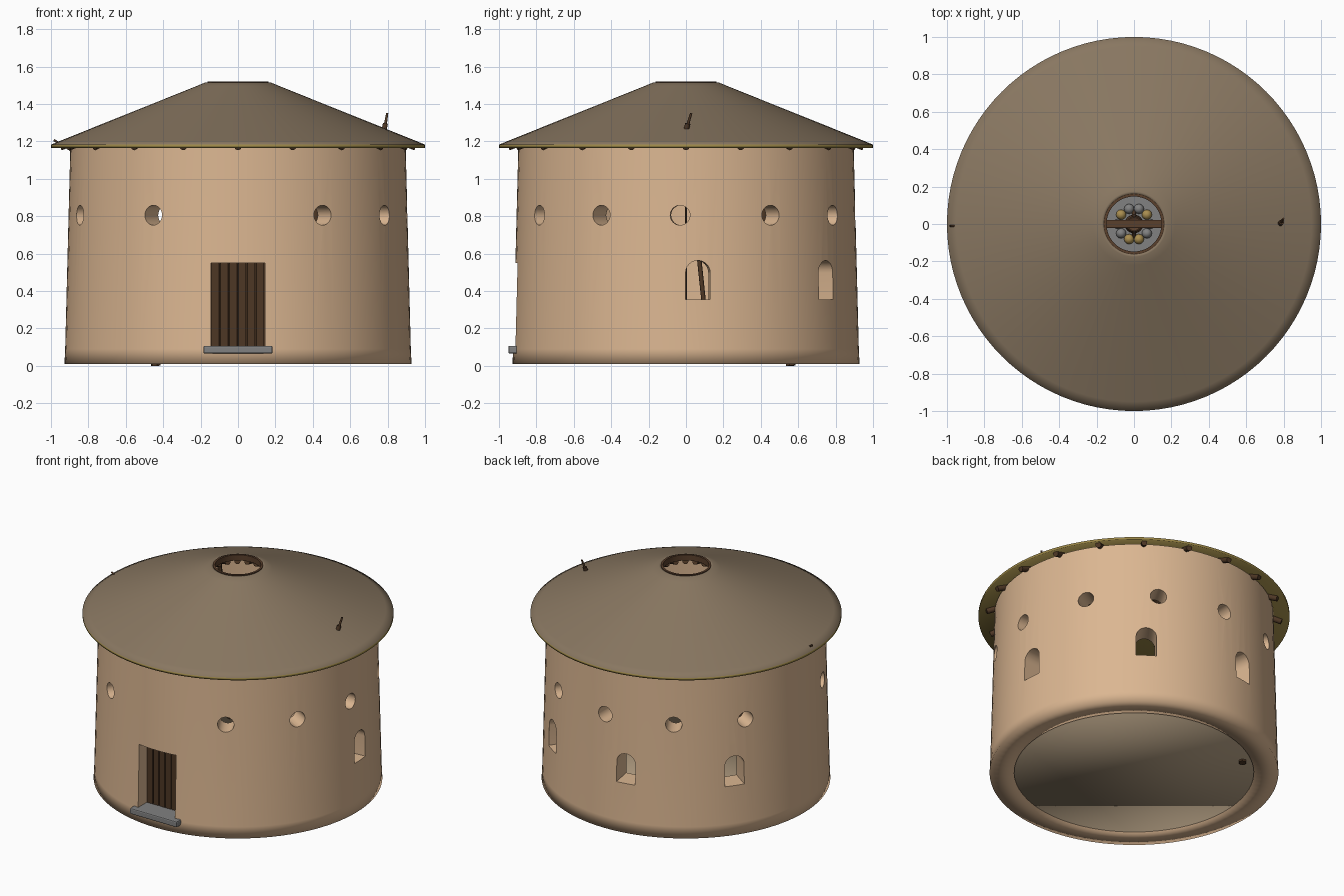
import bpy, bmesh, math
from mathutils import Vector, Matrix

if "Cube" in bpy.data.objects:
    bpy.data.objects.remove(bpy.data.objects["Cube"])


def material(name, rgb):
    m = bpy.data.materials.new(name)
    m.use_nodes = True
    m.diffuse_color = (*rgb, 1)
    m.node_tree.nodes["Principled BSDF"].inputs["Base Color"].default_value = (*rgb, 1)
    return m


CLAY = material("tan clay", (0.71, 0.47, 0.285))
ROOF = material("brown roof", (0.25, 0.185, 0.12))
THATCH = material("yellow thatch", (0.34, 0.25, 0.065))
WOOD = material("dark wood", (0.075, 0.038, 0.018))
RIM = material("reddish wood", (0.1, 0.05, 0.025))
STONE = material("grey stone", (0.22, 0.22, 0.22))
OCHRE = material("ochre stone", (0.4, 0.27, 0.08))
EARTH = material("earth floor", (0.42, 0.32, 0.21))


def finish(name, bm, *mats, angle=None):
    bmesh.ops.recalc_face_normals(bm, faces=bm.faces)
    me = bpy.data.meshes.new(name)
    bm.to_mesh(me)
    bm.free()
    ob = bpy.data.objects.new(name, me)
    bpy.context.collection.objects.link(ob)
    for m in mats:
        me.materials.append(m)
    if angle:
        smooth(ob, angle)
    return ob


def select(ob):
    bpy.ops.object.select_all(action="DESELECT")
    ob.select_set(True)
    bpy.context.view_layer.objects.active = ob


def smooth(ob, angle):
    select(ob)
    bpy.ops.object.shade_smooth_by_angle(angle=math.radians(angle))


def lathe(name, profile, *mats, steps=96, angle=None):
    """Turn a closed (radius, height) outline around the z axis."""
    bm = bmesh.new()
    vs = [bm.verts.new((r, 0, z)) for r, z in profile]
    es = [bm.edges.new((a, b)) for a, b in zip(vs, vs[1:] + vs[:1])]
    bmesh.ops.spin(bm, geom=vs + es, cent=(0, 0, 0), axis=(0, 0, 1),
                   angle=math.tau, steps=steps, use_merge=True)
    bmesh.ops.remove_doubles(bm, verts=bm.verts, dist=1e-4)
    return finish(name, bm, *mats, angle=angle)


def box(name, lo, hi, mat, bevel=0):
    lo, hi = Vector(lo), Vector(hi)
    bm = bmesh.new()
    bmesh.ops.create_cube(bm, size=1, matrix=Matrix.Translation((lo + hi) / 2)
                          @ Matrix.Diagonal((*(hi - lo), 1)))
    if bevel:
        bmesh.ops.bevel(bm, geom=bm.edges[:], offset=bevel, segments=2,
                        profile=0.5, affect="EDGES")
    return finish(name, bm, mat)


def rod(name, a, b, r, mat, r2=None, sides=10, angle=40):
    a, b = Vector(a), Vector(b)
    turn = (b - a).to_track_quat("Z", "Y").to_matrix().to_4x4()
    bm = bmesh.new()
    bmesh.ops.create_cone(bm, cap_ends=True, segments=sides, radius1=r,
                          radius2=r if r2 is None else r2, depth=(b - a).length,
                          matrix=Matrix.Translation((a + b) / 2) @ turn)
    return finish(name, bm, mat, angle=angle)


def polar(deg, r, z):
    """Point at an angle counted from the front towards +x."""
    a = math.radians(deg)
    return Vector((r * math.sin(a), -r * math.cos(a), z))


def cut(ob, deg, outline):
    """Cut an outline (sideways, height) radially through the wall."""
    bm = bmesh.new()
    turn = Matrix.Rotation(math.radians(deg), 4, "Z")
    rings = [[bm.verts.new(turn @ Vector((u, y, z))) for u, z in outline]
             for y in (-1.1, -0.6)]
    for ring in rings:
        bm.faces.new(ring)
    for i in range(len(outline)):
        j = (i + 1) % len(outline)
        bm.faces.new((rings[0][i], rings[0][j], rings[1][j], rings[1][i]))
    cutter = finish("cutter", bm, CLAY)
    cutter.hide_render = True
    mod = ob.modifiers.new("opening", "BOOLEAN")
    mod.object, mod.operation, mod.solver = cutter, "DIFFERENCE", "EXACT"
    select(ob)
    bpy.ops.object.modifier_apply(modifier=mod.name)
    bpy.data.objects.remove(cutter)


def arc(r, z, start, end, n):
    return [(r * math.cos(t), z + r * math.sin(t))
            for t in (start + (end - start) * i / n for i in range(n + 1))]


# Thick tapered wall with a doorway, round vents and arched windows
wall = lathe("wall", [(0.77, 0.01), (0.928, 0.01), (0.924, 0.09),
                      (0.896, 1.19), (0.76, 1.2), (0.77, 0.09)], CLAY)
cut(wall, 0, [(-0.145, 0.1), (0.145, 0.1), (0.145, 0.55), (-0.145, 0.55)])
vent = arc(0.053, 0.805, 0, math.tau, 24)[:-1]
for deg in (30, 60, 88, 120, 150, 180, 210, 240, 291, 330):
    cut(wall, deg, vent)
window = [(-0.066, 0.355), (0.066, 0.355)] + arc(0.066, 0.497, 0, math.pi, 12)
for deg in (94, 145, 190, 235):
    cut(wall, deg, window)
smooth(wall, 50)
# Soft shading around the foot of the wall
for e in wall.data.edges:
    if all(wall.data.vertices[v].co.z < 0.03 for v in e.vertices):
        e.use_edge_sharp = False

rod("floor", (0, 0, 0.015), (0, 0, 0.105), 0.771, EARTH, sides=96, angle=120)

# Plank door set back in the wall, with a stone step
box("door_back", (-0.145, -0.80, 0.1), (0.145, -0.79, 0.55), WOOD)
for i in range(6):
    x = -0.143 + i * 0.048
    box(f"door_plank_{i + 1}", (x, -0.815, 0.1), (x + 0.043, -0.80, 0.55), WOOD, 0.003)
box("door_step", (-0.185, -0.95, 0.065), (0.185, -0.80, 0.107), STONE, 0.008)

# Conical roof with a smoke hole: brown on top, thatch below
roof = lathe("roof", [(1.0, 1.165), (1.0, 1.182), (0.95, 1.203), (0.22, 1.496),
                      (0.175, 1.515), (0.16, 1.515), (0.16, 1.48), (0.20, 1.465)],
             ROOF, THATCH)
for p in roof.data.polygons:
    high = p.center.z > 1.49
    p.material_index = 0 if p.normal.z > 0.3 or high else 1
smooth(roof, 130)
lathe("smoke_hole_rim", [(0.147, 1.48), (0.162, 1.48), (0.162, 1.52), (0.147, 1.52)],
      RIM, steps=48, angle=40)
for i in range(20):
    rod(f"rafter_{i + 1}", polar(i * 18, 0.95, 1.17), polar(i * 18, 0.2, 1.45),
        0.019, WOOD)

# Tie beam resting on the walls, and one inner post
box("tie_beam", (-0.82, -0.022, 1.12), (0.82, 0.022, 1.165), RIM, 0.005)
rod("inner_post", (0.415, 0.415, 0.1), (0.415, 0.415, 1.33), 0.022, WOOD)

# Hearth with a ring of stones, firewood and a hanging pot
lathe("hearth", [(0, 0.1), (0.22, 0.1), (0.21, 0.12), (0, 0.12)], STONE, steps=32, angle=40)
for i in range(10):
    bm = bmesh.new()
    bmesh.ops.create_uvsphere(bm, u_segments=12, v_segments=8, radius=0.027,
                              matrix=Matrix.Translation(polar(i * 36 + 18, 0.085, 0.13)))
    finish(f"hearth_stone_{i + 1}", bm, OCHRE if i % 3 == 0 else STONE, angle=60)
for i in range(4):
    rod(f"firewood_{i + 1}", polar(i * 90, 0.07, 0.13), polar(i * 90, 0.005, 0.19), 0.01, WOOD)
lathe("pot", [(0, 0.25), (0.035, 0.25), (0.05, 0.29), (0.04, 0.33), (0.034, 0.33),
              (0.042, 0.29), (0, 0.26)], RIM, steps=24, angle=40)
rod("pot_hanger", (0, 0, 0.26), (0, 0, 1.13), 0.005, WOOD)

# Spears and poles leaning inside, some tips poking through the roof
rod("right_spear", (0.45, -0.25, 0.1), (0.785, 0.005, 1.29), 0.009, WOOD)
rod("right_spear_collar", (0.782, 0.002, 1.265), (0.788, 0.01, 1.295), 0.014, WOOD)
rod("right_spear_tip", (0.787, 0.008, 1.285), (0.798, 0.028, 1.35), 0.008, WOOD, 0.006)
rod("left_spear", (-0.66, 0.12, 0.1), (-0.745, 0.01, 1.15), 0.012, WOOD)
rod("left_pole", (-0.44, 0.56, 0.0), (-0.5, 0.5, 1.25), 0.026, WOOD, 0.015, sides=6)
rod("left_eave_peg", (-0.88, -0.01, 1.145), (-0.985, -0.01, 1.207), 0.006, WOOD)
